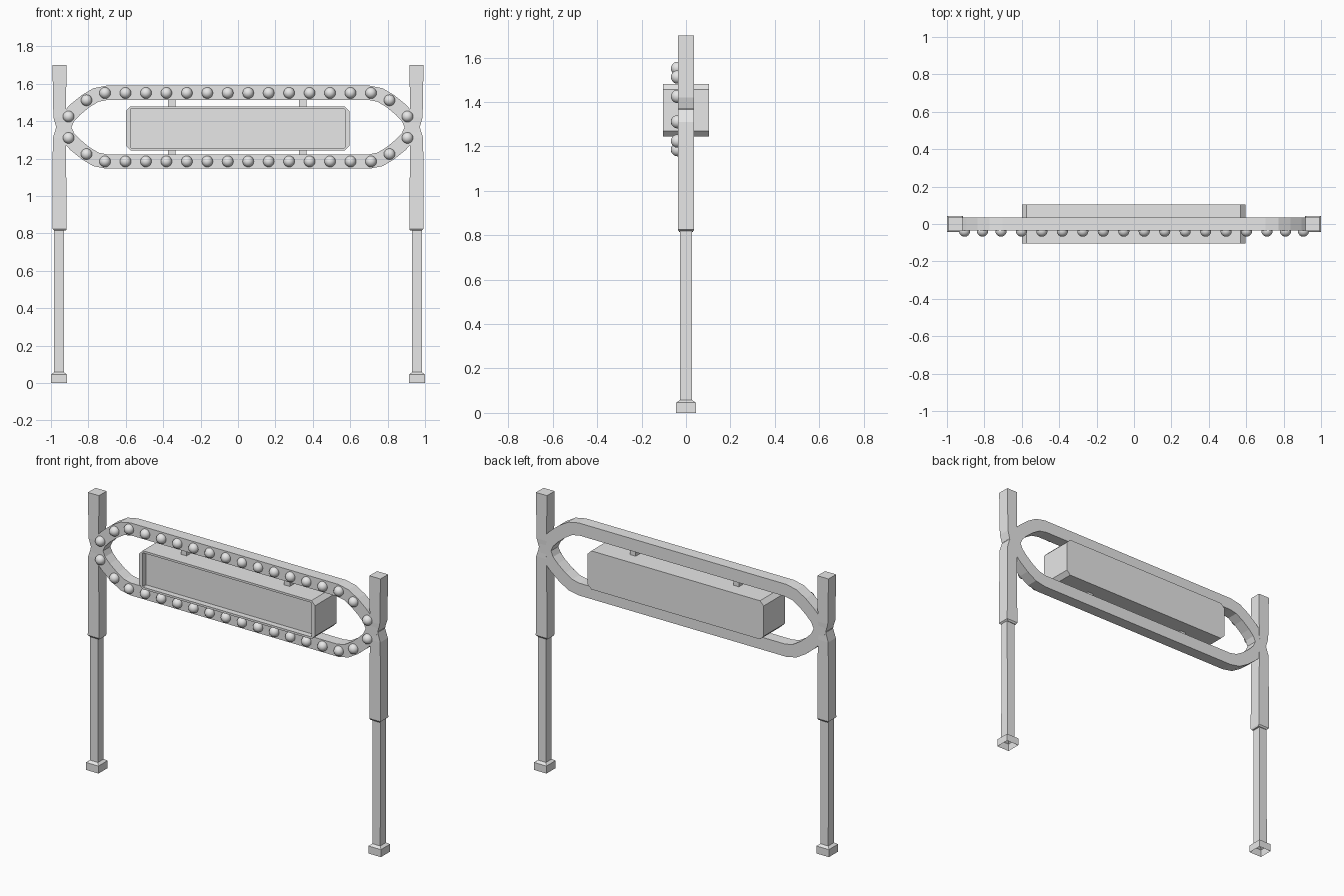
import bpy, bmesh
from mathutils import Vector

cube = bpy.data.objects.get("Cube")
if cube:
    bpy.data.objects.remove(cube, do_unlink=True)

grey = bpy.data.materials.new("light grey")
grey.use_nodes = True
grey.diffuse_color = (0.8, 0.8, 0.8, 1)
grey.node_tree.nodes["Principled BSDF"].inputs["Base Color"].default_value = (0.8, 0.8, 0.8, 1)

MID = 1.368  # height of the ring's centre line


def finish(name, bm, smooth=False):
    bmesh.ops.recalc_face_normals(bm, faces=bm.faces)
    for f in bm.faces:
        f.smooth = smooth
    mesh = bpy.data.meshes.new(name)
    bm.to_mesh(mesh)
    bm.free()
    mesh.materials.append(grey)
    obj = bpy.data.objects.new(name, mesh)
    bpy.context.collection.objects.link(obj)
    return obj


def loft(name, loops, cap_start=True, cap_end=True, closed=False):
    """Skin a series of equal-length point loops."""
    bm = bmesh.new()
    rings = [[bm.verts.new(p) for p in loop] for loop in loops]
    pairs = list(zip(rings, rings[1:]))
    if closed:
        pairs.append((rings[-1], rings[0]))
    for a, b in pairs:
        for i in range(len(a)):
            j = (i + 1) % len(a)
            bm.faces.new((a[i], a[j], b[j], b[i]))
    if cap_start and not closed:
        bm.faces.new(rings[0])
    if cap_end and not closed:
        bm.faces.new(rings[-1])
    return finish(name, bm)


def rect(x0, x1, depth, z):
    return [(x0, -depth, z), (x1, -depth, z), (x1, depth, z), (x0, depth, z)]


# Posts: open-bottomed foot and slim leg, then a thicker pinched upper post
leg = [(0.915, 1.0, 0.044, 0), (0.915, 1.0, 0.044, 0.046), (0.93, 0.984, 0.028, 0.058),
       (0.93, 0.984, 0.026, 0.82)]
upper = [(0.92, 0.98, 0.03, 0.815), (0.916, 0.993, 0.037, 0.825), (0.92, 0.99, 0.037, 1.31),
         (0.93, 0.972, 0.035, MID), (0.92, 0.987, 0.037, 1.42), (0.917, 0.992, 0.037, 1.70)]
for side, s in (("left", 1), ("right", -1)):
    for part, rows, cap in (("leg", leg, False), ("upper_post", upper, True)):
        loft(f"{side}_{part}", [rect(s * a, s * b, d, z) for a, b, d, z in rows], cap_start=cap)

# Elongated ring: one quarter of the centre line, mirrored to a full loop
quarter = [(0.70, 0.184), (0.76, 0.172), (0.815, 0.139), (0.87, 0.094), (0.908, 0.054), (0.932, 0)]
path = []
for sx, sz in ((1, 1), (1, -1), (-1, -1), (-1, 1)):
    pts = quarter if sx == sz else quarter[-2::-1]
    path += [Vector((sx * x, sz * z)) for x, z in pts]
sections = []
for i, p in enumerate(path):
    d1 = (p - path[i - 1]).normalized()
    d2 = (path[(i + 1) % len(path)] - p).normalized()
    t = (d1 + d2).normalized()
    n = Vector((-t.y, t.x)) * 0.038 / max(t.dot(d1), 0.7)
    o, q = p + n, p - n
    sections.append([(o.x, -0.036, MID + o.y), (q.x, -0.036, MID + q.y),
                     (q.x, 0.036, MID + q.y), (o.x, 0.036, MID + o.y)])
loft("ring_frame", sections, closed=True)

# Round bulbs along the front of the ring
spots = [(0.711 - i * 1.422 / 13, 0.183) for i in range(14)]
spots += [(s * x, z) for s in (1, -1) for x, z in ((0.81, 0.144), (0.906, 0.057))]
for i, (x, z) in enumerate(spots):
    for half, s in (("upper", 1), ("lower", -1)):
        bm = bmesh.new()
        bmesh.ops.create_uvsphere(bm, u_segments=16, v_segments=10, radius=0.03)
        bmesh.ops.translate(bm, verts=bm.verts, vec=(x, -0.038, MID + s * z))
        finish(f"{half}_bulb_{i + 1}", bm, smooth=True)


# Sign box: chamfered section along y, with a recessed front panel
def octagon(y, w, h, c):
    corners = [(w, h - c), (w - c, h), (c - w, h), (-w, h - c),
               (-w, c - h), (c - w, -h), (w - c, -h), (w, c - h)]
    return [(x - 0.002, y, 1.362 + z) for x, z in corners]


loft("sign_box", [octagon(-0.068, 0.573, 0.105, 0.004), octagon(-0.103, 0.573, 0.105, 0.004),
                  octagon(-0.103, 0.597, 0.118, 0.025), octagon(0.103, 0.597, 0.118, 0.025)])

# Short brackets holding the box inside the ring
for side, x in (("left", 0.346), ("right", -0.354)):
    for level, z0, z1 in (("top", 1.475, 1.52), ("bottom", 1.215, 1.25)):
        loft(f"{side}_{level}_bracket",
             [rect(x - 0.019, x + 0.019, 0.02, z) for z in (z0, z1)])
